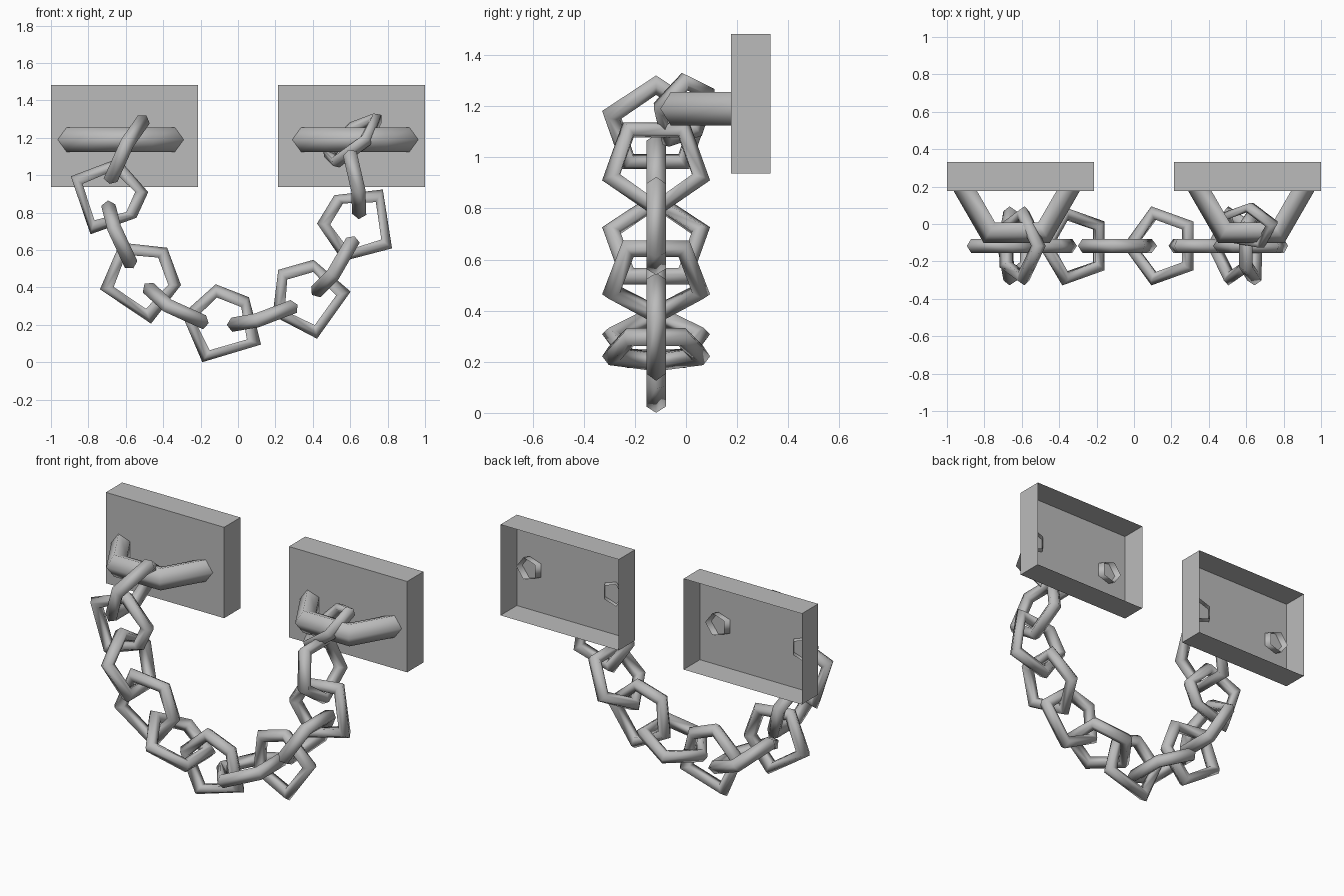
import bpy
import bmesh
from math import sin, cos, pi
from mathutils import Vector

cube = bpy.data.objects.get("Cube")
if cube:
    bpy.data.objects.remove(cube, do_unlink=True)


def make_material(name, value):
    mat = bpy.data.materials.new(name)
    mat.use_nodes = True
    color = (value, value, value, 1)
    mat.diffuse_color = color
    mat.node_tree.nodes["Principled BSDF"].inputs["Base Color"].default_value = color
    return mat


GREY = make_material("iron grey", 0.5)
CHAIN_Y = -0.117
SIDES = 5


def finish(bm, name, smooth):
    bmesh.ops.recalc_face_normals(bm, faces=bm.faces)
    for f in bm.faces:
        f.smooth = smooth
    mesh = bpy.data.meshes.new(name)
    bm.to_mesh(mesh)
    bm.free()
    mesh.materials.append(GREY)
    obj = bpy.data.objects.new(name, mesh)
    bpy.context.collection.objects.link(obj)
    return obj


def ring_tube(name, angles, major, minor, place, closed):
    """Low-poly tube around a ring; place maps (a, b, across) to space."""
    bm = bmesh.new()
    loops = []
    for ang in angles:
        loop = []
        for k in range(SIDES):
            q = 2 * pi * k / SIDES
            r = major + minor * cos(q)
            loop.append(bm.verts.new(place(r * cos(ang), r * sin(ang), minor * sin(q))))
        loops.append(loop)
    count = len(loops)
    for i in range(count if closed else count - 1):
        a, b = loops[i], loops[(i + 1) % count]
        for k in range(SIDES):
            m = (k + 1) % SIDES
            bm.faces.new((a[k], a[m], b[m], b[k]))
    return finish(bm, name, True)


# Hanging path of the chain: one point per link, in x and z
PATH = [Vector((x, 0, z)) for x, z in (
    (-0.41, 1.49), (-0.49, 1.32), (-0.64, 1.09), (-0.695, 0.865), (-0.63, 0.64),
    (-0.50, 0.42), (-0.30, 0.255), (-0.06, 0.20), (0.185, 0.25), (0.395, 0.36),
    (0.56, 0.54), (0.645, 0.765), (0.63, 1.0), (0.56, 1.22), (0.48, 1.42))]


def path_point(t):
    i = max(0, min(int(t), len(PATH) - 4))
    f = t - i
    a, b, c, d = PATH[i:i + 4]
    return 0.5 * (2 * b + (c - a) * f + (2 * a - 5 * b + 4 * c - d) * f ** 2
                  + (3 * b - a - 3 * c + d) * f ** 3)


def on_path(t, side, depth):
    p = path_point(t)
    tangent = (path_point(t + 0.02) - path_point(t - 0.02)).normalized()
    normal = Vector((-tangent.z, 0, tangent.x))
    return p + normal * side + Vector((0, CHAIN_Y + depth, 0))


# Chain links: five-sided rings bent along the path, alternately turned
LINK_R, LINK_TUBE, PITCH = 0.182, 0.04, 0.25
OUTER = LINK_R + LINK_TUBE
pentagon = [pi + 2 * pi * i / 5 for i in range(5)]
for n in range(11):
    def place(a, b, c, n=n):
        t = n + (a + OUTER) / PITCH
        return on_path(t, b, c) if n % 2 else on_path(t, c, b)
    ring_tube(f"chain_link_{n + 1}", pentagon, LINK_R, LINK_TUBE, place, True)

# Last link, turned around the bar of the left handle
long_axis = Vector((0.75, 0.05, 0.66))
short_axis = Vector((-0.2, 0.6, 0.2))
cross_axis = long_axis.cross(short_axis).normalized()
end_centre = Vector((0.61, -0.01, 1.185))
ring_tube("end_link", [a + pi for a in pentagon], 0.17, 0.038,
          lambda a, b, c: end_centre + long_axis * a + short_axis * b + cross_axis * c, True)

# Wall mounts: open-backed plate and half-hexagon handle on each side
for side, label in ((-1, "right"), (1, "left")):
    bm = bmesh.new()
    bmesh.ops.create_cube(bm, size=1)
    for v in bm.verts:
        v.co = Vector((side * 0.6075 + v.co.x * 0.785, 0.253 + v.co.y * 0.155, 1.21 + v.co.z * 0.545))
    back = max(bm.faces, key=lambda f: f.calc_center_median().y)
    bmesh.ops.delete(bm, geom=[back], context="FACES_ONLY")
    finish(bm, f"{label}_wall_plate", False)

    ring_tube(f"{label}_handle", [pi + pi * i / 3 for i in range(4)], 0.286, 0.069,
              lambda a, b, c: Vector((side * 0.627 + a, 0.207 + b, 1.19 + c)), False)
